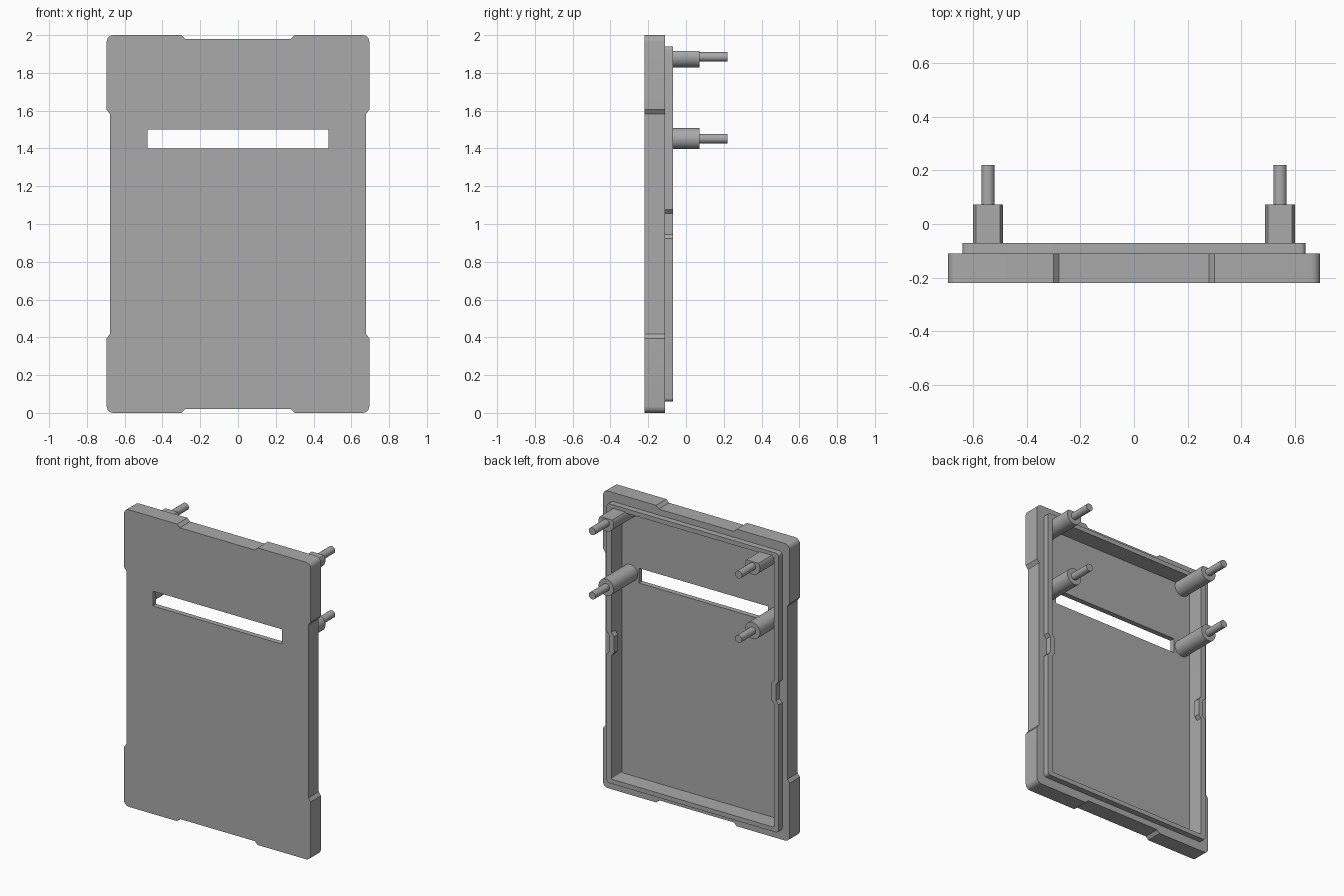
import bpy, bmesh, math

cube = bpy.data.objects.get("Cube")
if cube:
    bpy.data.objects.remove(cube, do_unlink=True)

grey = bpy.data.materials.new("plain grey")
grey.use_nodes = True
grey.diffuse_color = (0.4, 0.4, 0.4, 1)
grey.node_tree.nodes["Principled BSDF"].inputs["Base Color"].default_value = (0.4, 0.4, 0.4, 1)


def prism(name, points, y0, y1):
    """Extrude an x-z outline from y0 to y1."""
    bm = bmesh.new()
    face = bm.faces.new([bm.verts.new((x, y0, z)) for x, z in points])
    new = bmesh.ops.extrude_face_region(bm, geom=[face])["geom"]
    verts = [v for v in new if isinstance(v, bmesh.types.BMVert)]
    bmesh.ops.translate(bm, verts=verts, vec=(0, y1 - y0, 0))
    bmesh.ops.recalc_face_normals(bm, faces=bm.faces)
    mesh = bpy.data.meshes.new(name)
    bm.to_mesh(mesh)
    bm.free()
    mesh.materials.append(grey)
    obj = bpy.data.objects.new(name, mesh)
    bpy.context.collection.objects.link(obj)
    return obj


def combine(target, other, operation):
    """Apply a boolean and remove the helper."""
    mod = target.modifiers.new("cut", "BOOLEAN")
    mod.operation, mod.solver, mod.object = operation, "EXACT", other
    bpy.context.view_layer.objects.active = target
    bpy.ops.object.modifier_apply(modifier=mod.name)
    bpy.data.objects.remove(other, do_unlink=True)


def smooth(obj):
    bpy.ops.object.select_all(action="DESELECT")
    obj.select_set(True)
    bpy.context.view_layer.objects.active = obj
    bpy.ops.object.shade_smooth_by_angle(angle=math.radians(30))


def corner(hx, hz, r, steps=6):
    angles = [math.pi / 2 * i / steps for i in range(steps + 1)]
    return [(hx - r + r * math.cos(a), hz - r + r * math.sin(a)) for a in angles]


def mirrored(quarter):
    """Mirror a quarter outline about x = 0 and z = 1."""
    top = quarter + [(-x, z) for x, z in reversed(quarter)]
    return [(x, 1 + z) for x, z in top] + [(x, 1 - z) for x, z in reversed(top)]


def jogged(hx, hz, r):
    """Rounded rectangle stepping inward at the middle of each side."""
    return mirrored([(hx - 0.02, 0.055), (hx, 0.077)] + corner(hx, hz, r))


def circle(x, z, r, top=9, steps=40):
    turns = [2 * math.pi * i / steps for i in range(steps)]
    return [(x + r * math.cos(a), z + r * math.sin(a)) for a in turns
            if z + r * math.sin(a) < top]


# Cover plate with shallow notches on all four edges
outline = [(0.678, 0.582), (0.695, 0.605)] + corner(0.695, 1, 0.035) + [(0.3, 1), (0.28, 0.98)]
cover = prism("cover_plate", mirrored(outline), -0.22, -0.11)

# Raised lip with snap recesses, then the hollow inside it
combine(cover, prism("lip", jogged(0.64, 0.94, 0.02), -0.15, -0.07), "UNION")
combine(cover, prism("upper_hollow", jogged(0.605, 0.91, 0.008), -0.112, 0), "DIFFERENCE")
combine(cover, prism("lower_hollow", mirrored(corner(0.605, 0.91, 0.008)), -0.185, -0.11), "DIFFERENCE")

# Wide slot through the face
slot = [(-0.48, 1.4), (0.48, 1.4), (0.48, 1.5), (-0.48, 1.5)]
combine(cover, prism("slot", slot, -0.3, -0.1), "DIFFERENCE")
smooth(cover)

# Standoffs with pins; the upper pair is flattened on top
for side, x in (("left", 0.545), ("right", -0.545)):
    for level, z in (("upper", 1.885), ("lower", 1.452)):
        post = circle(x, z, 0.056)
        if level == "upper":
            post = [(px, min(pz, 1.917)) for px, pz in circle(x, z, 0.056, top=1.92)]
        smooth(prism(f"{level}_{side}_standoff", post, -0.19, 0.072))
        smooth(prism(f"{level}_{side}_pin", circle(x, z, 0.025, steps=24), 0.06, 0.22))
